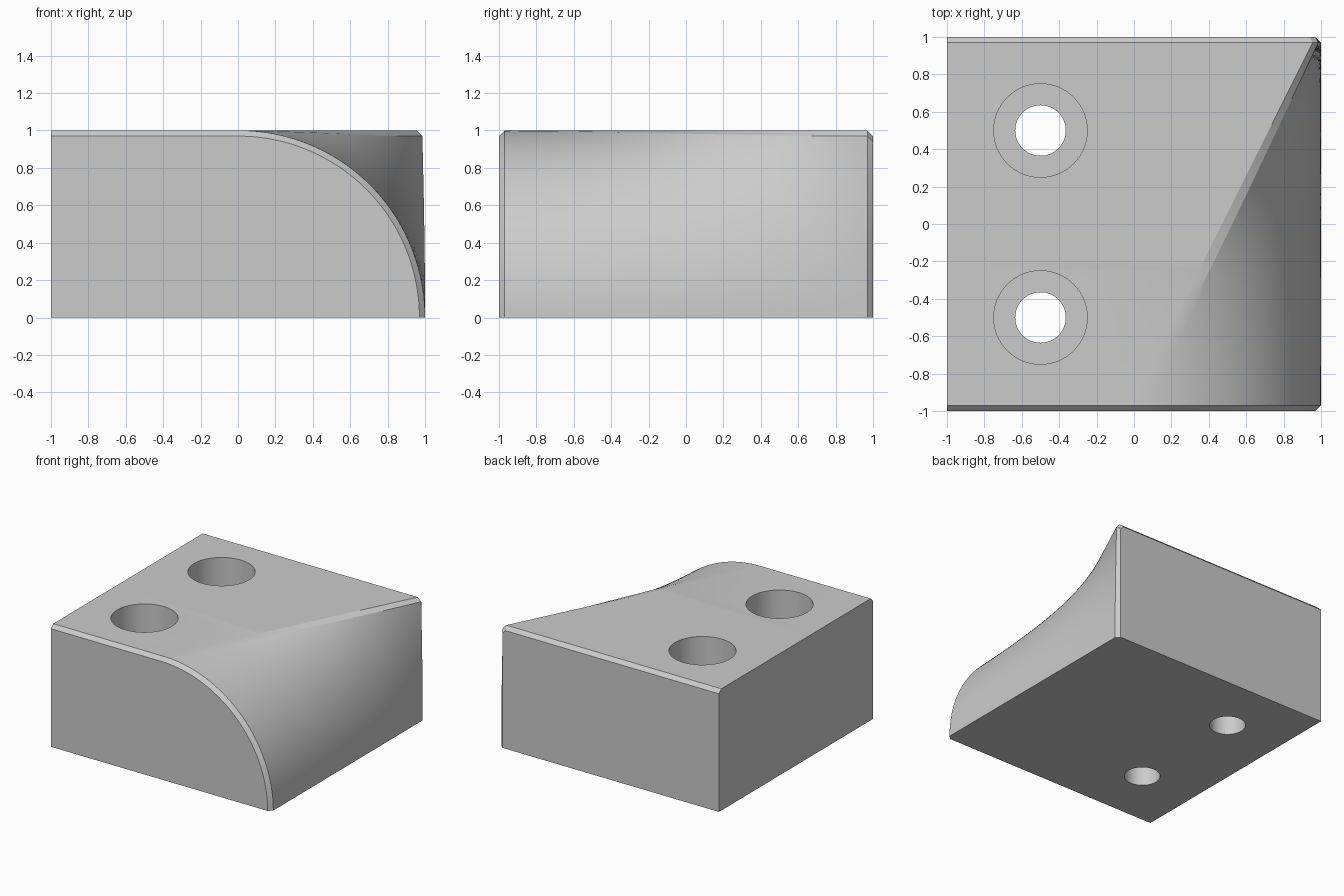
import bpy, bmesh, math

cube = bpy.data.objects.get("Cube")
if cube:
    bpy.data.objects.remove(cube, do_unlink=True)

BEVEL = 0.03
ARC_STEPS = 40
STATIONS = 32

grey = bpy.data.materials.new("plain_grey")
grey.use_nodes = True
colour = (0.6, 0.6, 0.6, 1)
grey.diffuse_color = colour
grey.node_tree.nodes["Principled BSDF"].inputs["Base Color"].default_value = colour


def blend(s, t):
    """Point between the front quarter arc and the upright back edge."""
    a = t * math.pi / 2
    return (1 - s) * math.cos(a) + s, (1 - s) * math.sin(a) + s * t


def section(y):
    """Outline at depth y, with the top corner cut by a small chamfer."""
    s = (y + 1) / 2
    corner = blend(s, 1)
    near = blend(s, 0.99)
    t_end = 1 - 0.01 * BEVEL / math.dist(corner, near)
    pts = [blend(s, t_end * i / ARC_STEPS) for i in range(ARC_STEPS + 1)]
    return [(-1, 0)] + pts + [(corner[0] - BEVEL, 1), (-1, 1)]


def inset(points, front):
    """Shrink an end outline, leaving the left side and the base in line."""
    result = []
    for x, z in points:
        if x > -1:
            x = x * (1 - BEVEL) if front else x - BEVEL
        result.append((x, z * (1 - BEVEL)))
    return result


# Block body: outlines lofted from front to back
reach = 1 - BEVEL
rings = [(-1, inset(section(-1), True))]
for i in range(STATIONS + 1):
    y = -reach + 2 * reach * i / STATIONS
    rings.append((y, section(y)))
rings.append((1, inset(section(1), False)))

bm = bmesh.new()
loops = [[bm.verts.new((x, y, z)) for x, z in pts] for y, pts in rings]
for a, b in zip(loops, loops[1:]):
    for i in range(len(a)):
        j = (i + 1) % len(a)
        bm.faces.new((a[i], a[j], b[j], b[i]))
bm.faces.new(loops[0])
bm.faces.new(loops[-1])
bmesh.ops.recalc_face_normals(bm, faces=bm.faces)
mesh = bpy.data.meshes.new("block")
bm.to_mesh(mesh)
bm.free()
block = bpy.data.objects.new("block", mesh)
bpy.context.collection.objects.link(block)
mesh.materials.append(grey)


def drill(y, radius, low, high):
    """Cut one round hole down through the block."""
    bpy.ops.mesh.primitive_cylinder_add(
        vertices=64, radius=radius, depth=high - low, location=(-0.5, y, (low + high) / 2))
    cutter = bpy.context.object
    cutter.name = "hole_cutter"
    cutter.hide_render = True
    cutter.data.materials.append(grey)
    cut = block.modifiers.new("hole", "BOOLEAN")
    cut.operation = "DIFFERENCE"
    cut.solver = "EXACT"
    cut.object = cutter
    bpy.context.view_layer.objects.active = block
    bpy.ops.object.modifier_apply(modifier=cut.name)
    bpy.data.objects.remove(cutter, do_unlink=True)


# Counterbored screw holes
for y in (-0.5, 0.5):
    drill(y, 0.25, 0.5, 1.2)
    drill(y, 0.135, -0.2, 0.7)

bpy.ops.object.select_all(action="DESELECT")
block.select_set(True)
bpy.context.view_layer.objects.active = block
bpy.ops.object.shade_smooth_by_angle(angle=math.radians(12))
